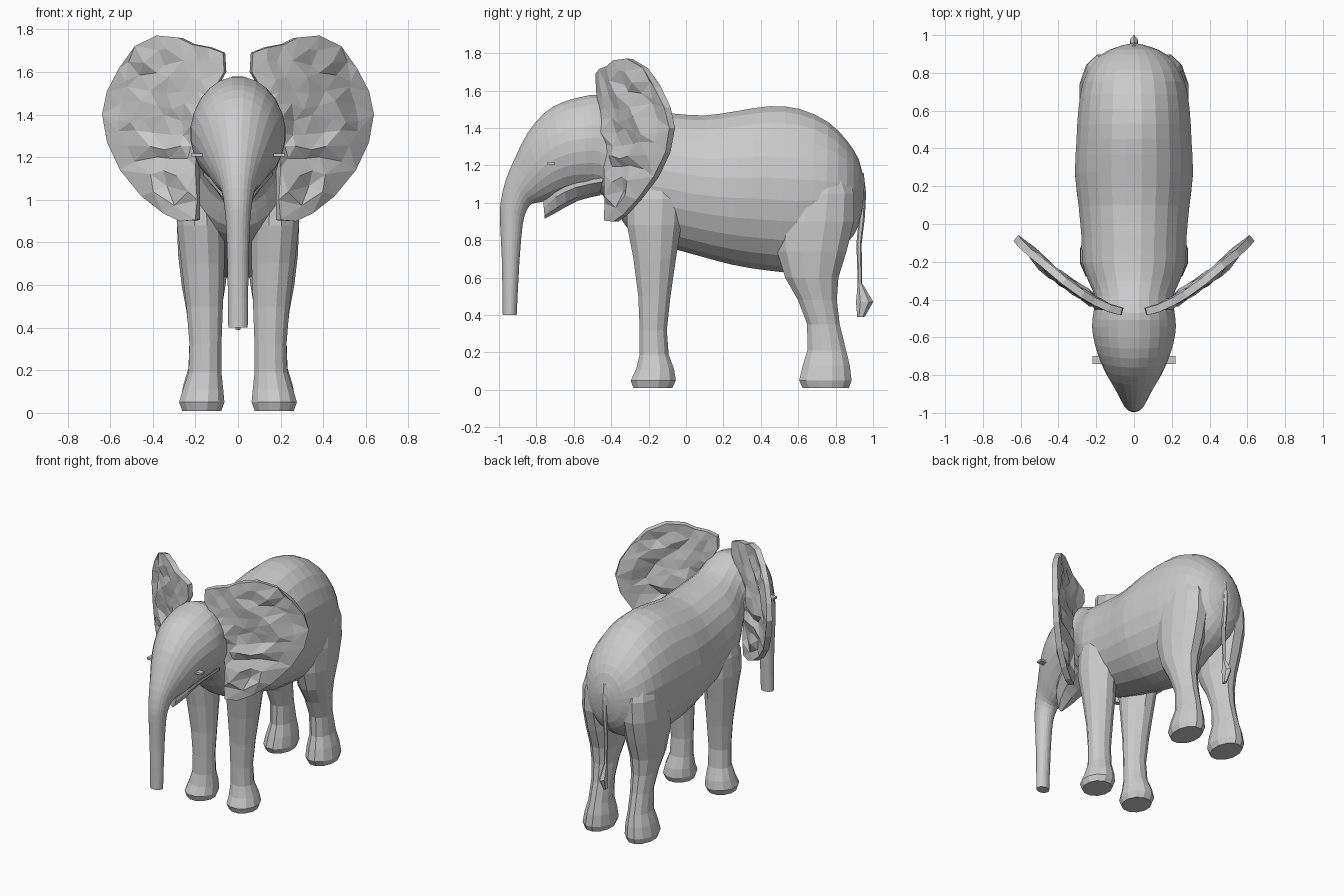
import bpy, bmesh, math, random
from mathutils import Vector
from mathutils.geometry import delaunay_2d_cdt

random.seed(4)


def make_object(name, bm, mirror=False):
    bmesh.ops.recalc_face_normals(bm, faces=bm.faces)
    me = bpy.data.meshes.new(name)
    bm.to_mesh(me)
    bm.free()
    ob = bpy.data.objects.new(name, me)
    bpy.context.collection.objects.link(ob)
    if mirror:
        ob.modifiers.new("Mirror", 'MIRROR').use_mirror_merge = False
    return ob


def refine(rows):
    """Insert one smooth in-between row after each row (Catmull-Rom midpoint)."""
    out = []
    for i in range(len(rows) - 1):
        p0, p1, p2 = rows[max(i - 1, 0)], rows[i], rows[i + 1]
        p3 = rows[min(i + 2, len(rows) - 1)]
        out += [p1, tuple((9 * (b + c) - a - d) / 16 for a, b, c, d in zip(p0, p1, p2, p3))]
    return out + [rows[-1]]


def loft(name, sections, sides, mirror=False):
    """Skin elliptical rings given as (centre, half axis u, half axis v)."""
    bm = bmesh.new()
    rings = []
    for c, u, v in sections:
        ring = []
        for i in range(sides):
            a = 2 * math.pi * (i + 0.5) / sides
            ring.append(bm.verts.new(c + u * math.cos(a) + v * math.sin(a)))
        rings.append(ring)
    for a, b in zip(rings, rings[1:]):
        for i in range(sides):
            j = (i + 1) % sides
            bm.faces.new((a[i], a[j], b[j], b[i]))
    bm.faces.new(rings[0])
    bm.faces.new(rings[-1])
    return make_object(name, bm, mirror)


def spine(name, rows, sides):
    """Rows: upper point (y, z), lower point (y, z), half width."""
    secs = []
    for ty, tz, by, bz, w in refine(rows):
        t, b = Vector((0, ty, tz)), Vector((0, by, bz))
        secs.append(((t + b) / 2, Vector((w, 0, 0)), (t - b) / 2))
    return loft(name, secs, sides)


def column(name, rows, sides):
    """Rows: z, y range, x range; mirrored to the other side."""
    secs = []
    for z, y0, y1, x0, x1 in rows:
        secs.append((Vector(((x0 + x1) / 2, (y0 + y1) / 2, z)),
                     Vector(((x1 - x0) / 2, 0, 0)), Vector((0, (y1 - y0) / 2, 0))))
    return loft(name, secs, sides, True)


# body, head and trunk in one skin, rump to trunk tip
spine("body_head_trunk", [
    (0.955, 1.10, 0.945, 0.98, 0.04), (0.925, 1.23, 0.92, 0.87, 0.13),
    (0.86, 1.335, 0.86, 0.78, 0.215), (0.76, 1.435, 0.74, 0.70, 0.272),
    (0.61, 1.505, 0.58, 0.63, 0.298), (0.45, 1.52, 0.43, 0.635, 0.307),
    (0.28, 1.495, 0.25, 0.665, 0.315), (0.10, 1.47, 0.08, 0.71, 0.295),
    (-0.07, 1.48, -0.08, 0.755, 0.28), (-0.20, 1.49, -0.22, 0.80, 0.275),
    (-0.30, 1.51, -0.32, 0.87, 0.24), (-0.38, 1.545, -0.38, 0.97, 0.21),
    (-0.47, 1.58, -0.45, 1.04, 0.215), (-0.55, 1.57, -0.53, 1.05, 0.224),
    (-0.66, 1.54, -0.60, 1.05, 0.21), (-0.76, 1.48, -0.68, 1.03, 0.18),
    (-0.85, 1.37, -0.74, 1.01, 0.144), (-0.915, 1.24, -0.79, 1.00, 0.107),
    (-0.965, 1.12, -0.83, 0.99, 0.08), (-0.992, 1.00, -0.855, 0.95, 0.065),
    (-0.995, 0.90, -0.873, 0.88, 0.057), (-0.985, 0.70, -0.89, 0.69, 0.05),
    (-0.98, 0.40, -0.905, 0.40, 0.046)], 24)

# lower jaw
spine("lower_jaw", [
    (-0.42, 1.25, -0.46, 1.04, 0.17), (-0.60, 1.22, -0.58, 1.01, 0.14),
    (-0.71, 1.18, -0.69, 0.95, 0.09), (-0.77, 1.08, -0.755, 0.915, 0.03)], 10)

# front legs
column("front_leg", [
    (0.01, -0.285, -0.07, 0.075, 0.265), (0.05, -0.30, -0.05, 0.06, 0.28),
    (0.11, -0.27, -0.06, 0.066, 0.262), (0.19, -0.25, -0.09, 0.075, 0.235),
    (0.32, -0.25, -0.10, 0.075, 0.23), (0.50, -0.258, -0.08, 0.068, 0.245),
    (0.70, -0.285, -0.05, 0.06, 0.27), (0.88, -0.32, -0.02, 0.06, 0.29),
    (1.02, -0.32, -0.01, 0.07, 0.287), (1.16, -0.27, -0.05, 0.08, 0.25)], 12)

# hind legs
column("hind_leg", [
    (0.01, 0.62, 0.875, 0.08, 0.262), (0.05, 0.60, 0.89, 0.065, 0.275),
    (0.13, 0.62, 0.88, 0.07, 0.26), (0.21, 0.645, 0.86, 0.085, 0.235),
    (0.35, 0.645, 0.825, 0.085, 0.23), (0.48, 0.595, 0.81, 0.075, 0.245),
    (0.60, 0.525, 0.82, 0.055, 0.268), (0.74, 0.48, 0.865, 0.035, 0.285),
    (0.90, 0.47, 0.905, 0.03, 0.292), (1.05, 0.51, 0.905, 0.04, 0.28),
    (1.20, 0.58, 0.85, 0.06, 0.24)], 12)

# ears: outline filled with a jittered, crumpled triangle sheet swept backwards
OUTLINE = [(0.06, 1.60), (0.065, 1.69), (0.13, 1.715), (0.21, 1.73), (0.27, 1.76),
           (0.37, 1.77), (0.47, 1.72), (0.55, 1.62), (0.605, 1.51), (0.625, 1.40),
           (0.60, 1.27), (0.54, 1.14), (0.44, 1.02), (0.34, 0.94), (0.26, 0.90),
           (0.19, 0.905), (0.185, 1.00), (0.19, 1.15), (0.17, 1.32), (0.13, 1.48)]


def ear_y(x):
    d = max(0, x - 0.1)
    return -0.463 + 0.45 * d + 0.55 * d * d


pts = [Vector(p) for p in OUTLINE]
rim = len(pts)
for i in range(8):
    for j in range(13):
        q = Vector((0.08 + 0.075 * i + 0.0375 * (j % 2), 0.92 + 0.066 * j))
        q += Vector((random.uniform(-1, 1), random.uniform(-1, 1))) * 0.02
        if min((q - p).length for p in pts[:rim]) > 0.045:
            pts.append(q)
flat, _, tris, origin, _, _ = delaunay_2d_cdt(pts, [], [list(range(rim))], 1, 1e-5)
bm = bmesh.new()
verts = []
for p, src in zip(flat, origin):
    rough = 0.005 if src and min(src) < rim else 0.026
    verts.append(bm.verts.new((p.x, ear_y(p.x) + random.uniform(-rough, rough), p.y)))
for t in tris:
    bm.faces.new([verts[i] for i in t])
bmesh.ops.delete(bm, geom=[v for v in bm.verts if not v.link_faces], context='VERTS')
ear = make_object("ear", bm, True)
thick = ear.modifiers.new("Thickness", 'SOLIDIFY')
thick.thickness = 0.04
thick.offset = 0

# small eyelid flaps on the cheeks
bm = bmesh.new()
bmesh.ops.create_cube(bm, size=1)
bmesh.ops.scale(bm, vec=(0.07, 0.04, 0.015), verts=bm.verts)
bmesh.ops.translate(bm, vec=(0.185, -0.72, 1.21), verts=bm.verts)
make_object("eyelid", bm, True)

# tail with flat tuft: y, z, half width, half depth
tail = [(0.93, 1.16, 0.02, 0.02), (0.945, 1.05, 0.02, 0.018), (0.94, 0.92, 0.017, 0.016),
        (0.925, 0.78, 0.014, 0.014), (0.93, 0.57, 0.012, 0.012),
        (0.955, 0.47, 0.025, 0.046), (0.935, 0.39, 0.012, 0.02)]
loft("tail", [(Vector((0, y, z)), Vector((w, 0, 0)), Vector((0, d, 0)))
              for y, z, w, d in tail], 6)
